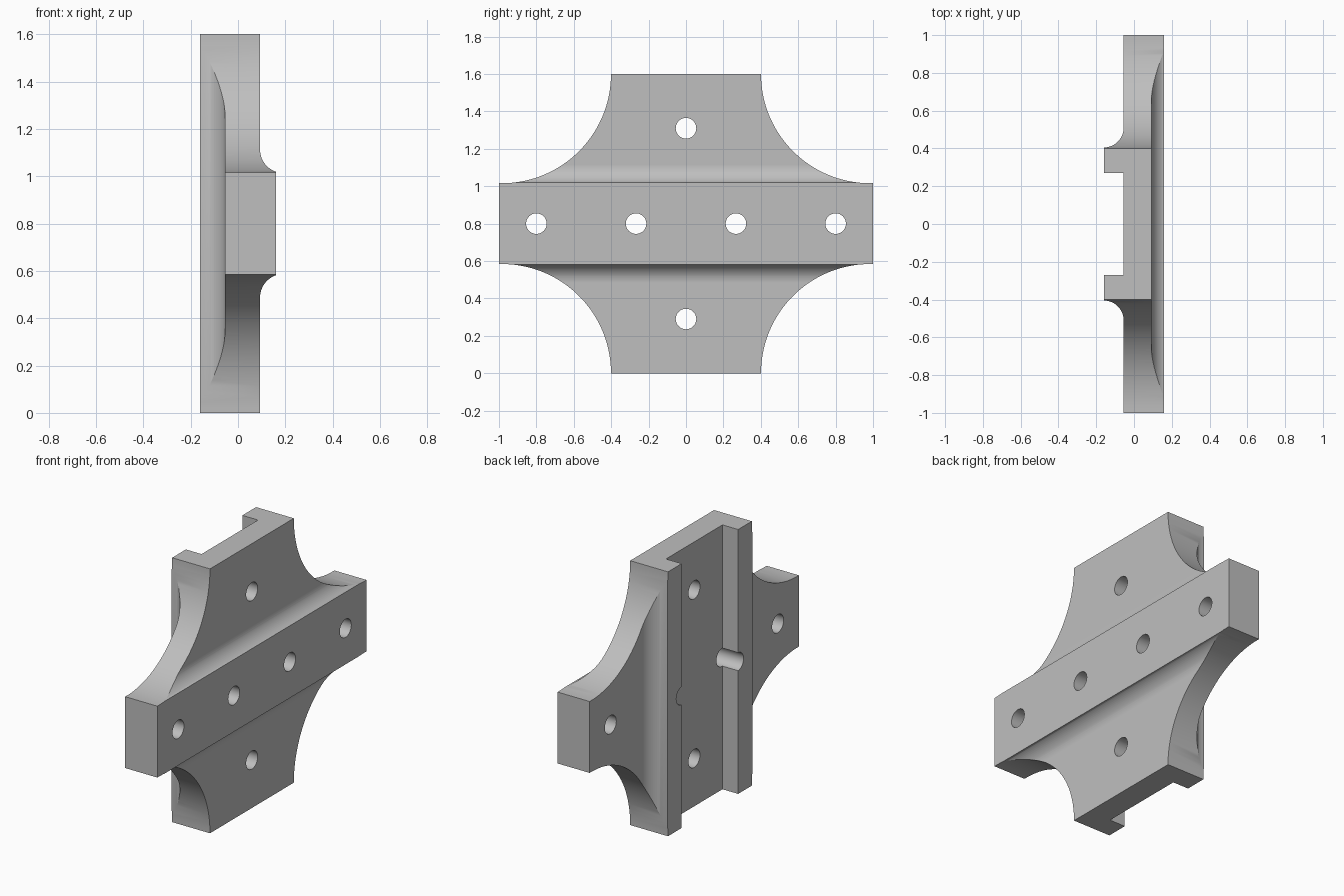
import bpy
import bmesh
from math import cos, sin, radians
from mathutils import Matrix

cube = bpy.data.objects.get("Cube")
if cube:
    bpy.data.objects.remove(cube, do_unlink=True)

MID = 0.8          # height of the centre line
BACK, FRONT = -0.16, 0.16
PLATE_BACK, PLATE_FRONT = -0.055, 0.093


def arc(cx, cy, r, start, end, steps):
    angles = [radians(start + (end - start) * i / steps) for i in range(steps + 1)]
    return [(cx + r * cos(a), cy + r * sin(a)) for a in angles]


def mirrored(points):
    """Close a half profile by mirroring it over the first axis."""
    return points + [(a, -b) for a, b in reversed(points)]


def new_object(name, bm):
    bmesh.ops.recalc_face_normals(bm, faces=bm.faces)
    mesh = bpy.data.meshes.new(name)
    bm.to_mesh(mesh)
    bm.free()
    obj = bpy.data.objects.new(name, mesh)
    bpy.context.collection.objects.link(obj)
    return obj


def prism(name, points, axis, half):
    """Extrude a closed profile by +-half along the given axis."""
    place = {"x": lambda a, b, d: (d, a, b),
             "y": lambda a, b, d: (a, d, b),
             "z": lambda a, b, d: (a, b, d)}[axis]
    bm = bmesh.new()
    low, high = [[bm.verts.new(place(a, b, d)) for a, b in points] for d in (-half, half)]
    bm.faces.new(low)
    bm.faces.new(high)
    n = len(points)
    for i in range(n):
        j = (i + 1) % n
        bm.faces.new((low[i], low[j], high[j], high[i]))
    return new_object(name, bm)


def combine(target, other, operation):
    mod = target.modifiers.new(operation.lower(), "BOOLEAN")
    mod.operation = operation
    mod.solver = "EXACT"
    mod.object = other
    bpy.context.view_layer.objects.active = target
    bpy.ops.object.modifier_apply(modifier=mod.name)
    bpy.data.objects.remove(other, do_unlink=True)


# Cross outline with rounded inner corners
quarter = arc(0.985, MID, 0.584, 180, 270, 40) + [(1.0, 0.216)]
bracket = prism("bracket_plate", mirrored(
    [(-a, b) for a, b in reversed(quarter)] + quarter), "x", 0.3)

# Front side: raised cross band with filleted edges
front = [(-0.5, 1.2), (PLATE_FRONT, 1.2)]
front += arc(PLATE_FRONT + 0.1, 0.313, 0.1, 180, 250.7, 14) + [(FRONT, 0.218)]
combine(bracket, prism("front_band", mirrored(front), "y", 1.4), "INTERSECT")

# Back side: two upright ribs, filleted outside and square inside
back = [(0.5, 1.5), (PLATE_BACK, 1.5)]
back += arc(BACK, 0.51, PLATE_BACK - BACK, 0, -90, 16)
back += [(BACK, 0.27), (PLATE_BACK, 0.27)]
combine(bracket, prism("back_ribs", mirrored(back), "z", 1.4), "INTERSECT")

# Bolt holes
bm = bmesh.new()
for y, z in [(-0.8, 0), (-0.267, 0), (0.267, 0), (0.8, 0), (0, 0.51), (0, -0.51)]:
    bmesh.ops.create_cone(
        bm, cap_ends=True, segments=32, radius1=0.055, radius2=0.055, depth=1,
        matrix=Matrix.Translation((0, y, z)) @ Matrix.Rotation(radians(90), 4, "Y"))
combine(bracket, new_object("bolt_holes", bm), "DIFFERENCE")

bracket.data.transform(Matrix.Translation((0, 0, MID)))

# Plain grey material
grey = bpy.data.materials.new("plain_grey")
grey.use_nodes = True
colour = (0.52, 0.52, 0.52, 1)
grey.diffuse_color = colour
grey.node_tree.nodes["Principled BSDF"].inputs["Base Color"].default_value = colour
bracket.data.materials.clear()
bracket.data.materials.append(grey)

bpy.ops.object.select_all(action="DESELECT")
bracket.select_set(True)
bpy.context.view_layer.objects.active = bracket
bpy.ops.object.shade_smooth_by_angle(angle=radians(25))
